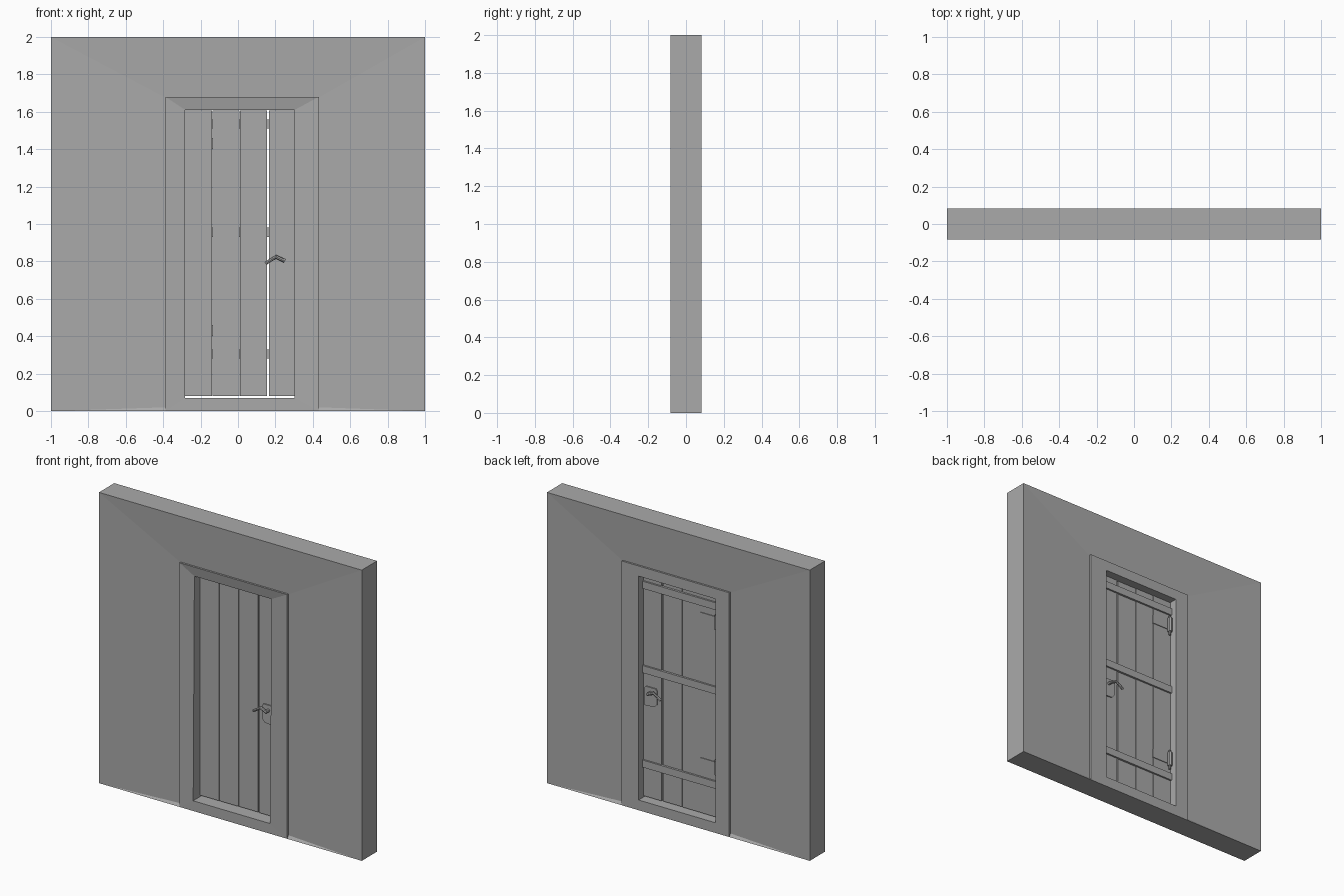
import bpy, bmesh
from mathutils import Vector

cube = bpy.data.objects.get("Cube")
if cube:
    bpy.data.objects.remove(cube, do_unlink=True)

grey = bpy.data.materials.new("plain grey")
grey.use_nodes = True
grey.diffuse_color = (0.4, 0.4, 0.4, 1)
grey.node_tree.nodes["Principled BSDF"].inputs["Base Color"].default_value = (0.4, 0.4, 0.4, 1)

HALF = 0.083                      # half the wall depth
DOOR_F, DOOR_B = -0.008, 0.03     # front and back planes of the door


def finish(name, bm):
    bmesh.ops.recalc_face_normals(bm, faces=bm.faces)
    mesh = bpy.data.meshes.new(name)
    bm.to_mesh(mesh)
    bm.free()
    mesh.materials.append(grey)
    obj = bpy.data.objects.new(name, mesh)
    bpy.context.collection.objects.link(obj)
    return obj


def box(name, x0, x1, y0, y1, z0, z1):
    bm = bmesh.new()
    bmesh.ops.create_cube(bm, size=1)
    for v in bm.verts:
        v.co = ((x0 + x1) / 2 + v.co.x * (x1 - x0),
                (y0 + y1) / 2 + v.co.y * (y1 - y0),
                (z0 + z1) / 2 + v.co.z * (z1 - z0))
    return finish(name, bm)


def rect(x0, x1, z0, z1):
    return [(x0, z0), (x1, z0), (x1, z1), (x0, z1)]


def ring(name, outer, inner, outer_y, inner_front, inner_back):
    """Four-sided frame; the inner rim has its own depth at each corner."""
    bm = bmesh.new()
    of = [bm.verts.new((x, -outer_y, z)) for x, z in outer]
    ob = [bm.verts.new((x, outer_y, z)) for x, z in outer]
    nf = [bm.verts.new((x, y, z)) for (x, z), y in zip(inner, inner_front)]
    nb = [bm.verts.new((x, y, z)) for (x, z), y in zip(inner, inner_back)]
    for i in range(4):
        j = (i + 1) % 4
        for a, b in ((of, nf), (nf, nb), (nb, ob), (ob, of)):
            bm.faces.new((a[i], a[j], b[j], b[i]))
    return finish(name, bm)


def prism(name, outline, y0, y1):
    bm = bmesh.new()
    face = bm.faces.new([bm.verts.new((x, y0, z)) for x, z in outline])
    made = bmesh.ops.extrude_face_region(bm, geom=[face])["geom"]
    for v in made:
        if isinstance(v, bmesh.types.BMVert):
            v.co.y = y1
    return finish(name, bm)


def rod(name, a, b, radius, sides=8):
    a, b = Vector(a), Vector(b)
    bm = bmesh.new()
    bmesh.ops.create_cone(bm, cap_ends=True, segments=sides, radius1=radius,
                          radius2=radius, depth=(b - a).length)
    turn = (b - a).to_track_quat('Z', 'Y')
    for v in bm.verts:
        v.co = turn @ v.co + (a + b) / 2
    return finish(name, bm)


# Wall, dished very slightly towards the door surround
ring("wall", rect(-1, 1, 0, 2), rect(-0.385, 0.43, 0.02, 1.675),
     HALF, [-0.07] * 4, [0.07] * 4)

# Door surround with a splayed head and a raised threshold
ring("door_frame", rect(-0.387, 0.432, 0, 1.68), rect(-0.283, 0.303, 0.07, 1.61),
     HALF, [-HALF, -HALF, -0.07, -0.07], [HALF] * 4)

# Door planks, with an open joint beside the lock plank
planks = [(-0.283, -0.138, 0.0), (-0.137, 0.008, 0.001),
          (0.011, 0.156, 0.003), (0.167, 0.303, 0.0)]
for i, (x0, x1, dy) in enumerate(planks):
    box(f"plank_{i + 1}", x0, x1, DOOR_F + dy, DOOR_B - dy, 0.08, 1.607)

# Horizontal battens on the back
for label, top in (("lower", 0.33), ("middle", 0.98), ("upper", 1.56)):
    box(f"{label}_batten", -0.283, 0.303, DOOR_B - 0.004, DOOR_B + 0.012, top - 0.05, top)

# Strap hinges on the back
for label, z in (("lower", 0.43), ("upper", 1.43)):
    box(f"{label}_hinge_strap", -0.275, -0.13, DOOR_B - 0.002, DOOR_B + 0.005, z - 0.03, z + 0.03)
    pin = (-0.266, DOOR_B + 0.014)
    rod(f"{label}_hinge_barrel", (*pin, z - 0.05), (*pin, z + 0.05), 0.015)
    rod(f"{label}_hinge_pin", (*pin, z - 0.075), (*pin, z + 0.065), 0.008)

# Lock plates and bent lever handles on both sides
plate = [(0.215, 0.715), (0.29, 0.71), (0.29, 0.83), (0.28, 0.842),
         (0.205, 0.842), (0.196, 0.83), (0.196, 0.735)]
for label, face, out in (("front", DOOR_F, -1), ("back", DOOR_B, 1)):
    prism(f"{label}_lock_plate", plate, face - out * 0.002, face + out * 0.008)
    reach = face + out * 0.034
    rod(f"{label}_handle_spindle", (0.243, face, 0.807), (0.243, reach + out * 0.006, 0.807), 0.011)
    rod(f"{label}_handle_neck", (0.249, reach, 0.803), (0.2, reach, 0.826), 0.01)
    rod(f"{label}_handle_lever", (0.207, reach, 0.828), (0.147, reach, 0.789), 0.009)
